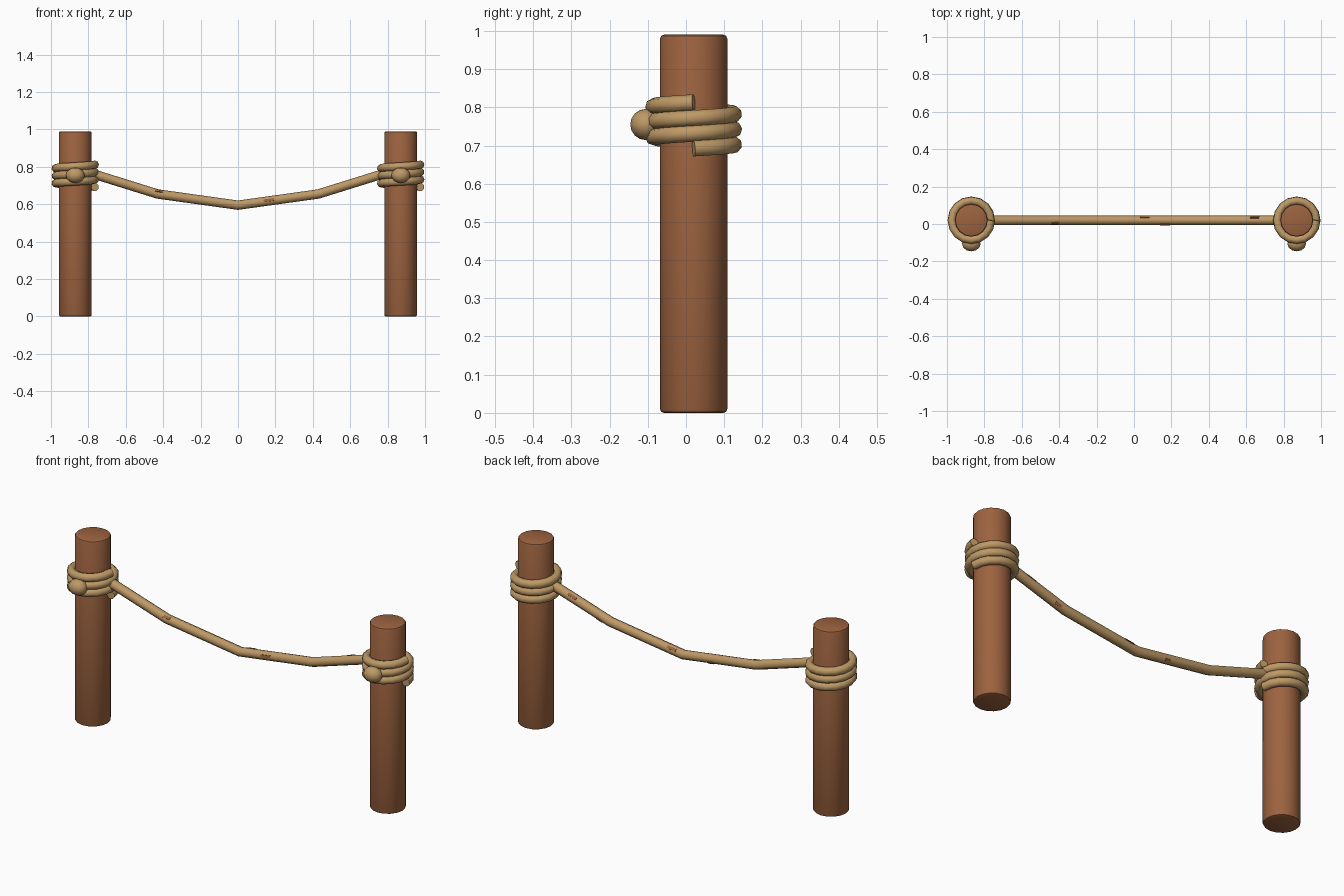
import bpy, bmesh, math
from mathutils import Matrix, Vector

cube = bpy.data.objects.get("Cube")
if cube:
    bpy.data.objects.remove(cube, do_unlink=True)

POST_X, MID_Y = 0.87, 0.02


def material(name, color):
    m = bpy.data.materials.new(name)
    m.use_nodes = True
    m.diffuse_color = color
    m.node_tree.nodes["Principled BSDF"].inputs["Base Color"].default_value = color
    return m


wood = material("wood_brown", (0.335, 0.124, 0.050, 1))
fibre = material("rope_tan", (0.515, 0.319, 0.133, 1))


def add_object(name, mesh, mat, angle=50):
    mesh.materials.clear()
    mesh.materials.append(mat)
    ob = bpy.data.objects.new(name, mesh)
    bpy.context.collection.objects.link(ob)
    bpy.ops.object.select_all(action='DESELECT')
    ob.select_set(True)
    bpy.context.view_layer.objects.active = ob
    bpy.ops.object.shade_smooth_by_angle(angle=math.radians(angle))
    return ob


def mesh_from(bm, name):
    mesh = bpy.data.meshes.new(name)
    bm.to_mesh(mesh)
    bm.free()
    return mesh


def tube(name, points, radius):
    """Eight-sided capped tube swept along a polyline."""
    cu = bpy.data.curves.new(name + "_path", 'CURVE')
    cu.dimensions = '3D'
    cu.bevel_depth = radius
    cu.bevel_resolution = 2
    cu.use_fill_caps = True
    sp = cu.splines.new('POLY')
    sp.points.add(len(points) - 1)
    for p, co in zip(sp.points, points):
        p.co = (*co, 1)
    tmp = bpy.data.objects.new(name + "_path", cu)
    mesh = bpy.data.meshes.new_from_object(tmp)
    bpy.data.objects.remove(tmp)
    return add_object(name, mesh, fibre)


# Posts with softened rims
def post(name, x):
    bm = bmesh.new()
    h = 0.99
    bmesh.ops.create_cone(bm, cap_ends=True, segments=16, radius1=0.088, radius2=0.088,
                          depth=h, matrix=Matrix.Translation((x, MID_Y, h / 2)))
    rims = [e for e in bm.edges if abs(e.verts[0].co.z - e.verts[1].co.z) < 0.01]
    bmesh.ops.bevel(bm, geom=rims, offset=0.01, segments=2, affect='EDGES', profile=0.5)
    add_object(name, mesh_from(bm, name), wood, 40)


# Three descending rope turns, starting and ending on the +x side
def coil(name, x):
    steps, turns, r = 16, 3, 0.105
    pts = []
    for i in range(steps * turns + 1):
        a = -2 * math.pi * i / steps
        pts.append((x + r * math.cos(a), MID_Y + r * math.sin(a), 0.812 - 0.04 * i / steps))
    tube(name, pts, 0.022)


# Oval knot on the front of each coil
def knot(name, x):
    bm = bmesh.new()
    m = Matrix.Translation((x, -0.105, 0.755)) @ Matrix.Diagonal((0.05, 0.041, 0.041, 1))
    bmesh.ops.create_uvsphere(bm, u_segments=12, v_segments=8, radius=1, matrix=m)
    add_object(name, mesh_from(bm, name), fibre, 60)


for side, x in (("left", POST_X), ("right", -POST_X)):
    post(side + "_post", x)
    coil(side + "_rope_coil", x)
    knot(side + "_knot", x)

# Sagging rope between the posts
SAG = [(0, 0.595), (0.43, 0.655), (0.87, 0.792)]
path = [(-x, MID_Y, z) for x, z in reversed(SAG)] + [(x, MID_Y, z) for x, z in SAG[1:]]
tube("hanging_rope", path, 0.025)


# Thin worn patches lying on the rope
def patch(name, x, degrees, length):
    (x0, z0), (x1, z1) = SAG[:2] if abs(x) < SAG[1][0] else SAG[1:]
    z = z0 + (z1 - z0) * (abs(x) - x0) / (x1 - x0)
    along = Vector((x1 - x0, 0, math.copysign(z1 - z0, x * (z1 - z0)))).normalized()
    across = Vector((0, 1, 0))
    up = along.cross(across)
    a = math.radians(degrees)
    out = across * math.cos(a) + up * math.sin(a)
    tangent = along.cross(out)
    rot = Matrix((along, tangent, out)).transposed().to_4x4()
    place = Matrix.Translation(Vector((x, MID_Y, z)) + out * 0.0235)
    bm = bmesh.new()
    bmesh.ops.create_cube(bm, size=1,
                          matrix=place @ rot @ Matrix.Diagonal((length, 0.014, 0.005, 1)))
    add_object(name, mesh_from(bm, name), wood, 30)


PATCHES = [(-0.425, 135, 0.04), (0.165, 170, 0.055), (0.06, 40, 0.05),
           (0.65, 45, 0.05), (0.48, -40, 0.035), (-0.17, -40, 0.03)]
for i, (x, deg, length) in enumerate(PATCHES, 1):
    patch(f"worn_patch_{i}", x, deg, length)
